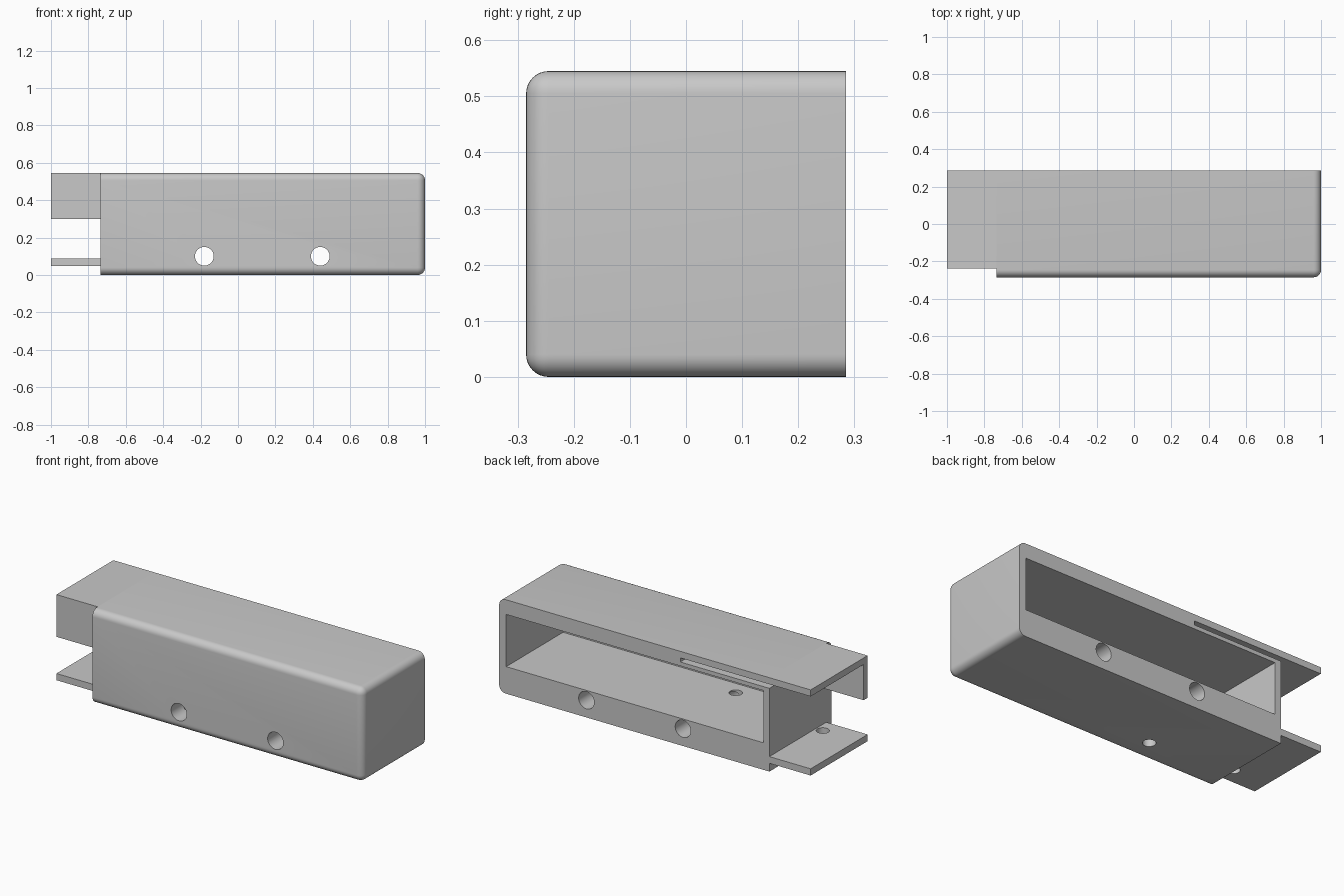
import bpy
import bmesh
from mathutils import Matrix, Vector

old = bpy.data.objects.get("Cube")
if old:
    bpy.data.objects.remove(old, do_unlink=True)

grey = bpy.data.materials.new("plain grey")
grey.use_nodes = True
grey.diffuse_color = (0.58, 0.58, 0.58, 1)
grey.node_tree.nodes["Principled BSDF"].inputs["Base Color"].default_value = grey.diffuse_color

# Main dimensions
BACK, FRONT = 0.285, -0.285
INNER = -0.237          # inside of the front wall
END, TIP = -0.735, -1.0  # open end of the body, tip of the lips
TOP = 0.545


def finish(bm, name):
    bmesh.ops.recalc_face_normals(bm, faces=bm.faces)
    mesh = bpy.data.meshes.new(name)
    bm.to_mesh(mesh)
    bm.free()
    mesh.materials.append(grey)
    obj = bpy.data.objects.new(name, mesh)
    bpy.context.collection.objects.link(obj)
    return obj


def box_mesh(lo, hi):
    bm = bmesh.new()
    bmesh.ops.create_cube(bm, size=1)
    lo, hi = Vector(lo), Vector(hi)
    for v in bm.verts:
        v.co = (lo + hi) / 2 + v.co * (hi - lo)
    return bm


def box(name, lo, hi):
    return finish(box_mesh(lo, hi), name)


def rod(name, centre, radius, depth, axis):
    bm = bmesh.new()
    turn = Matrix.Rotation(1.5707963, 4, "X") if axis == "Y" else Matrix()
    bmesh.ops.create_cone(bm, cap_ends=True, segments=40, radius1=radius, radius2=radius,
                          depth=depth, matrix=Matrix.Translation(centre) @ turn)
    return finish(bm, name)


def activate(obj):
    bpy.ops.object.select_all(action="DESELECT")
    obj.select_set(True)
    bpy.context.view_layer.objects.active = obj


def cut(obj, cutter):
    cutter.hide_render = True
    activate(obj)
    mod = obj.modifiers.new("cut", "BOOLEAN")
    mod.operation = "DIFFERENCE"
    mod.solver = "EXACT"
    mod.object = cutter
    bpy.ops.object.modifier_apply(modifier=mod.name)
    bpy.data.objects.remove(cutter, do_unlink=True)


def smooth(obj):
    activate(obj)
    bpy.ops.object.shade_smooth_by_angle(angle=0.6)


# Body: block rounded everywhere except its back and open end
bm = box_mesh((END, FRONT, 0), (1, BACK, TOP))
rounded = []
for e in bm.edges:
    mid = (e.verts[0].co + e.verts[1].co) / 2
    if mid.y < BACK - 0.01 and mid.x > END + 0.01:
        rounded.append(e)
bmesh.ops.bevel(bm, geom=rounded, offset=0.04, segments=8, profile=0.5, affect="EDGES")
body = finish(bm, "body")

# Cavity open to the back, and slit under the top skin
cut(body, box("cavity_cutter", (-0.697, INNER, 0.157), (0.955, 0.4, 0.46)))
cut(body, box("slit_cutter", (-0.9, INNER, 0.483), (-0.163, 0.4, 0.507)))

# Cross holes through the thick floor, and one upright hole
for x in (-0.18, 0.44):
    cut(body, rod("cross_hole_cutter", (x, 0, 0.1), 0.05, 1, "Y"))
cut(body, rod("floor_hole_cutter", (-0.22, -0.142, 0.1), 0.035, 0.4, "Z"))
smooth(body)

# Upper lip: L-shaped profile run along x
profile = [(BACK, TOP), (INNER, TOP), (INNER, 0.3), (INNER + 0.037, 0.3),
           (INNER + 0.037, 0.507), (BACK, 0.507)]
bm = bmesh.new()
face = bm.faces.new([bm.verts.new((TIP, y, z)) for y, z in profile])
ext = bmesh.ops.extrude_face_region(bm, geom=[face])
moved = [g for g in ext["geom"] if isinstance(g, bmesh.types.BMVert)]
bmesh.ops.translate(bm, verts=moved, vec=(END - TIP, 0, 0))
finish(bm, "upper_lip")

# Lower lip: flat plate with an upright hole
lower = box("lower_lip", (TIP, INNER, 0.048), (END, BACK, 0.087))
cut(lower, rod("lip_hole_cutter", (-0.779, -0.142, 0.07), 0.035, 0.3, "Z"))
smooth(lower)
